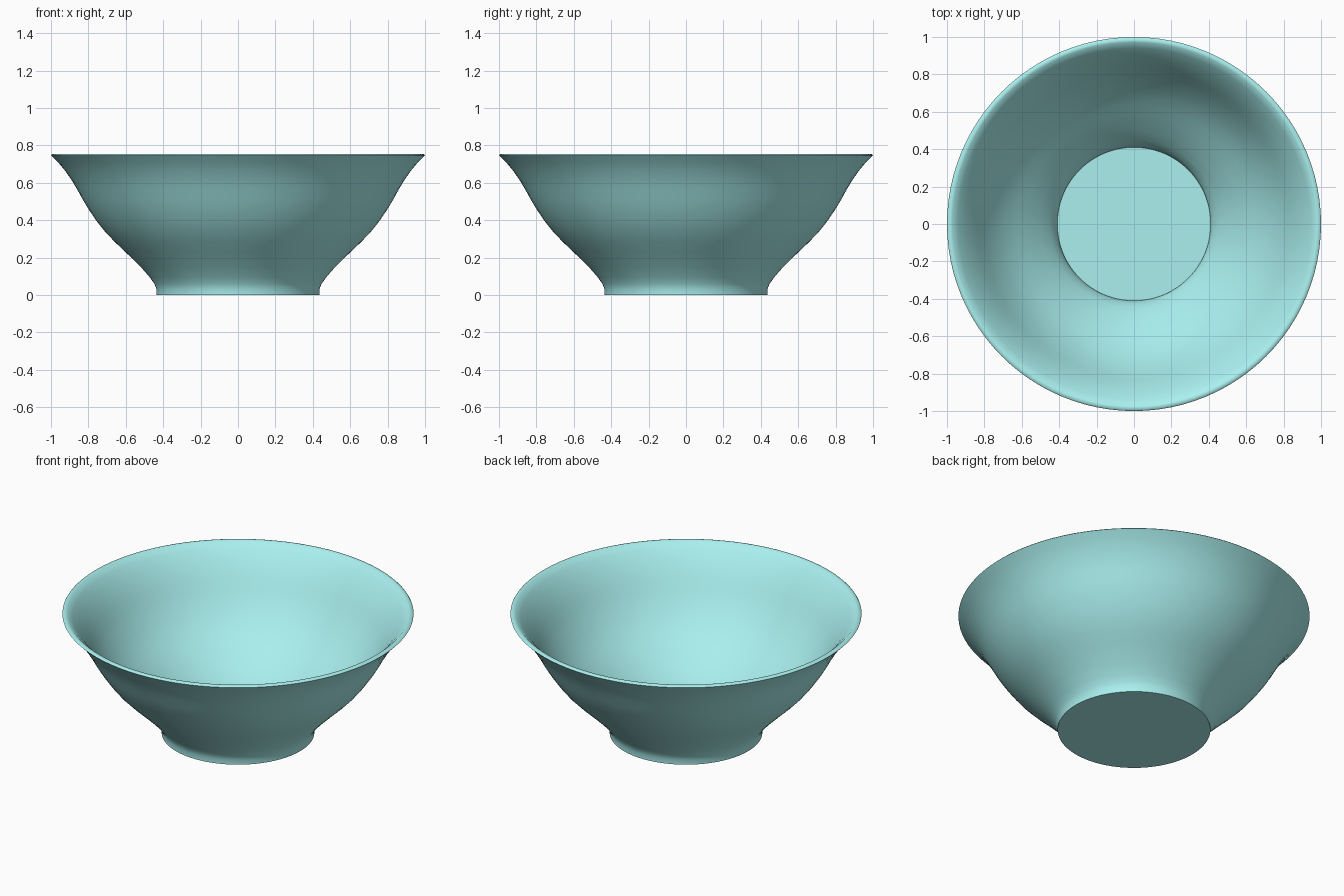
import bpy, bmesh, math
from mathutils import Vector

if "Cube" in bpy.data.objects:
    bpy.data.objects.remove(bpy.data.objects["Cube"])

SEGMENTS = 96

# Outer wall, foot to lip (radius, height)
outer = [(0.435, 0.0), (0.435, 0.03), (0.447, 0.06), (0.472, 0.095), (0.52, 0.15),
         (0.60, 0.228), (0.655, 0.28), (0.71, 0.337), (0.755, 0.394), (0.797, 0.455),
         (0.83, 0.51), (0.86, 0.565), (0.89, 0.615), (0.925, 0.665), (0.96, 0.707), (1.0, 0.747)]
# Rounded lip
lip = [(0.995, 0.752), (0.983, 0.755), (0.972, 0.753)]
# Inner wall follows the outer one at a constant thickness, down to the flat floor
inner = []
for i in range(len(outer) - 2, 1, -1):
    a, b = Vector(outer[i - 1]), Vector(outer[i + 1])
    d = (b - a).normalized()
    p = Vector(outer[i]) + Vector((-d.y, d.x)) * 0.026
    inner.append((p.x, p.y))
inner += [(0.41, 0.035), (0.41, 0.025)]
profile = [(0, 0)] + outer + lip + inner + [(0, 0.025)]

# Bowl: spin the profile about z
bm = bmesh.new()
verts = [bm.verts.new((r, 0, z)) for r, z in profile]
edges = [bm.edges.new(pair) for pair in zip(verts, verts[1:])]
bmesh.ops.spin(bm, geom=verts + edges, cent=(0, 0, 0), axis=(0, 0, 1),
               angle=math.tau, steps=SEGMENTS, use_duplicate=False)
bmesh.ops.remove_doubles(bm, verts=bm.verts, dist=0.0005)
bmesh.ops.recalc_face_normals(bm, faces=bm.faces)
mesh = bpy.data.meshes.new("bowl")
bm.to_mesh(mesh)
bm.free()
bowl = bpy.data.objects.new("bowl", mesh)
bpy.context.collection.objects.link(bowl)

# Glaze colour
mat = bpy.data.materials.new("turquoise_glaze")
mat.diffuse_color = (0.40, 0.87, 0.86, 1)
mat.use_nodes = True
mat.node_tree.nodes["Principled BSDF"].inputs["Base Color"].default_value = mat.diffuse_color
mesh.materials.append(mat)

# Smooth walls, sharp foot and floor edges
bpy.context.view_layer.objects.active = bowl
bowl.select_set(True)
bpy.ops.object.shade_smooth_by_angle(angle=math.radians(60))
